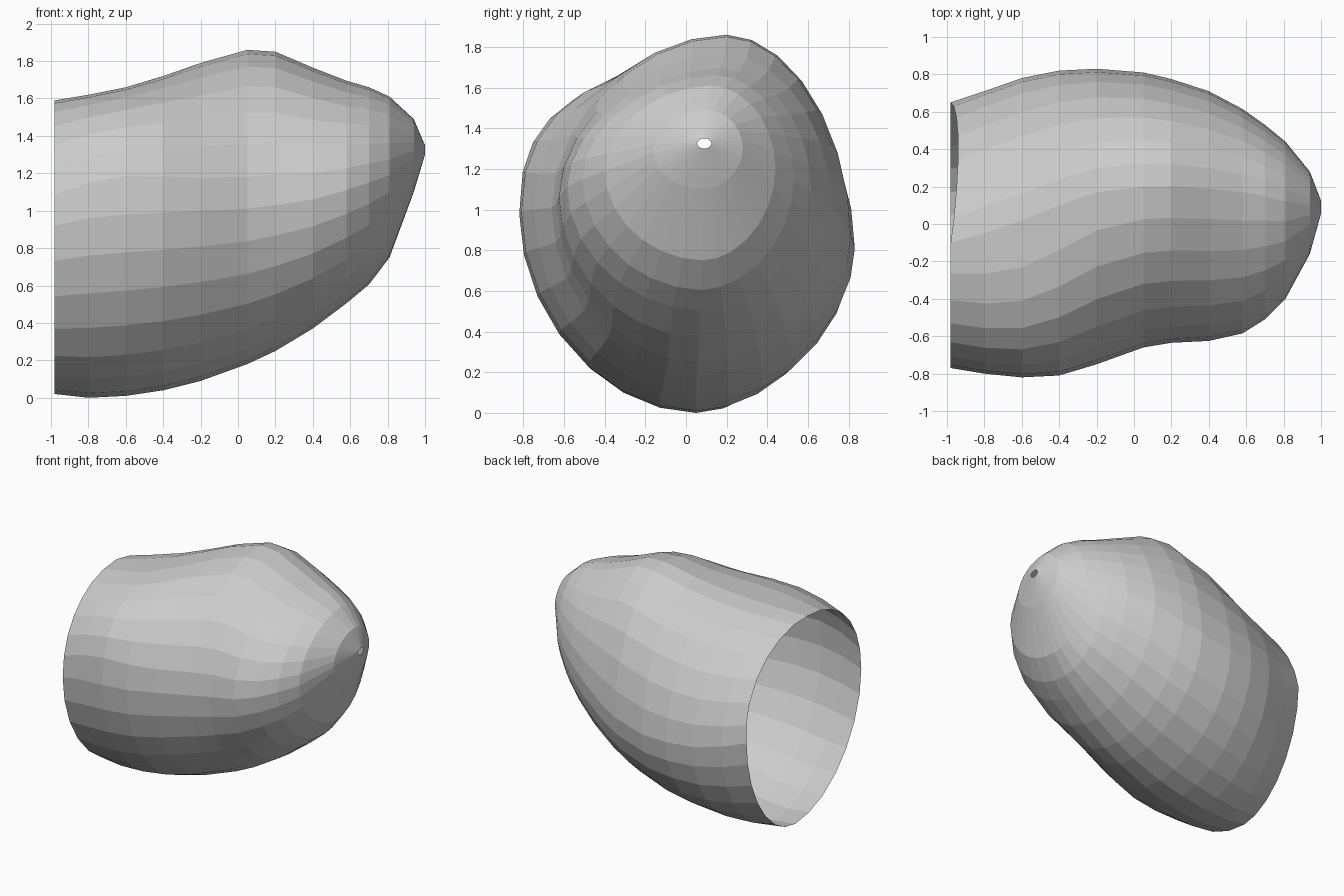
import bpy, bmesh
from math import sin, cos, pi, exp

SIDES = 28

# Each section: x, bottom z, right (y,z), top (y,z), left (y,z)
SECTIONS = [
    (-0.98, 0.02, 0.65, 0.88, -0.10, 1.59, -0.77, 0.92),
    (-0.80, 0.00, 0.71, 0.83, -0.05, 1.62, -0.80, 0.96),
    (-0.60, 0.01, 0.78, 0.80, 0.02, 1.66, -0.82, 0.98),
    (-0.40, 0.04, 0.82, 0.80, 0.10, 1.72, -0.81, 0.99),
    (-0.20, 0.09, 0.83, 0.81, 0.17, 1.79, -0.75, 1.00),
    (0.05, 0.18, 0.81, 0.87, 0.20, 1.86, -0.66, 1.01),
    (0.20, 0.25, 0.775, 0.93, 0.20, 1.85, -0.635, 1.03),
    (0.40, 0.37, 0.71, 1.03, 0.19, 1.765, -0.625, 1.06),
    (0.58, 0.505, 0.615, 1.10, 0.17, 1.695, -0.585, 1.11),
    (0.70, 0.605, 0.53, 1.14, 0.15, 1.66, -0.51, 1.15),
    (0.81, 0.75, 0.44, 1.20, 0.12, 1.61, -0.40, 1.19),
    (0.94, 1.10, 0.28, 1.30, 0.10, 1.49, -0.16, 1.28),
    (1.00, 1.30, 0.125, 1.325, 0.09, 1.35, 0.055, 1.325),
]


def ring(bm, section, notch=0.0):
    """Outline made of four rounded corners between the extreme points."""
    x, zb, yr, zr, yt, zt, yl, zl = section
    ends = [(0.05 + 0.04 * max(0, x), zb), (yr, zr), (yt, zt), (yl, zl)]
    roundness = (1.88, 1.88 + 0.1 * x, 1.87 + 0.65 * exp(-((x + 0.65) / 0.35) ** 2), 1.92)
    verts = []
    for q, n in enumerate(roundness):
        a, b = ends[q], ends[(q + 1) % 4]
        centre = (a[0], b[1]) if q % 2 == 0 else (b[0], a[1])
        for i in range(SIDES // 4):
            t = i / (SIDES // 4) * pi / 2
            c, s = cos(t) ** (2 / n), sin(t) ** (2 / n)
            y, z = (centre[k] + (a[k] - centre[k]) * c + (b[k] - centre[k]) * s
                    for k in (0, 1))
            dx = notch * sin(2 * t) if q == 1 else 0
            verts.append(bm.verts.new((x + dx, y, z)))
    return verts


# Open rounded shell: loft through the sections, with a pinhole at the tip
bm = bmesh.new()
rings = [ring(bm, s, 0.04 if i == 0 else 0) for i, s in enumerate(SECTIONS)]
for r0, r1 in zip(rings, rings[1:]):
    for i in range(SIDES):
        j = (i + 1) % SIDES
        bm.faces.new((r0[j], r0[i], r1[i], r1[j]))
bmesh.ops.recalc_face_normals(bm, faces=bm.faces)

mesh = bpy.data.meshes.new("shell")
bm.to_mesh(mesh)
bm.free()
shell = bpy.data.objects.new("shell", mesh)
bpy.context.collection.objects.link(shell)
